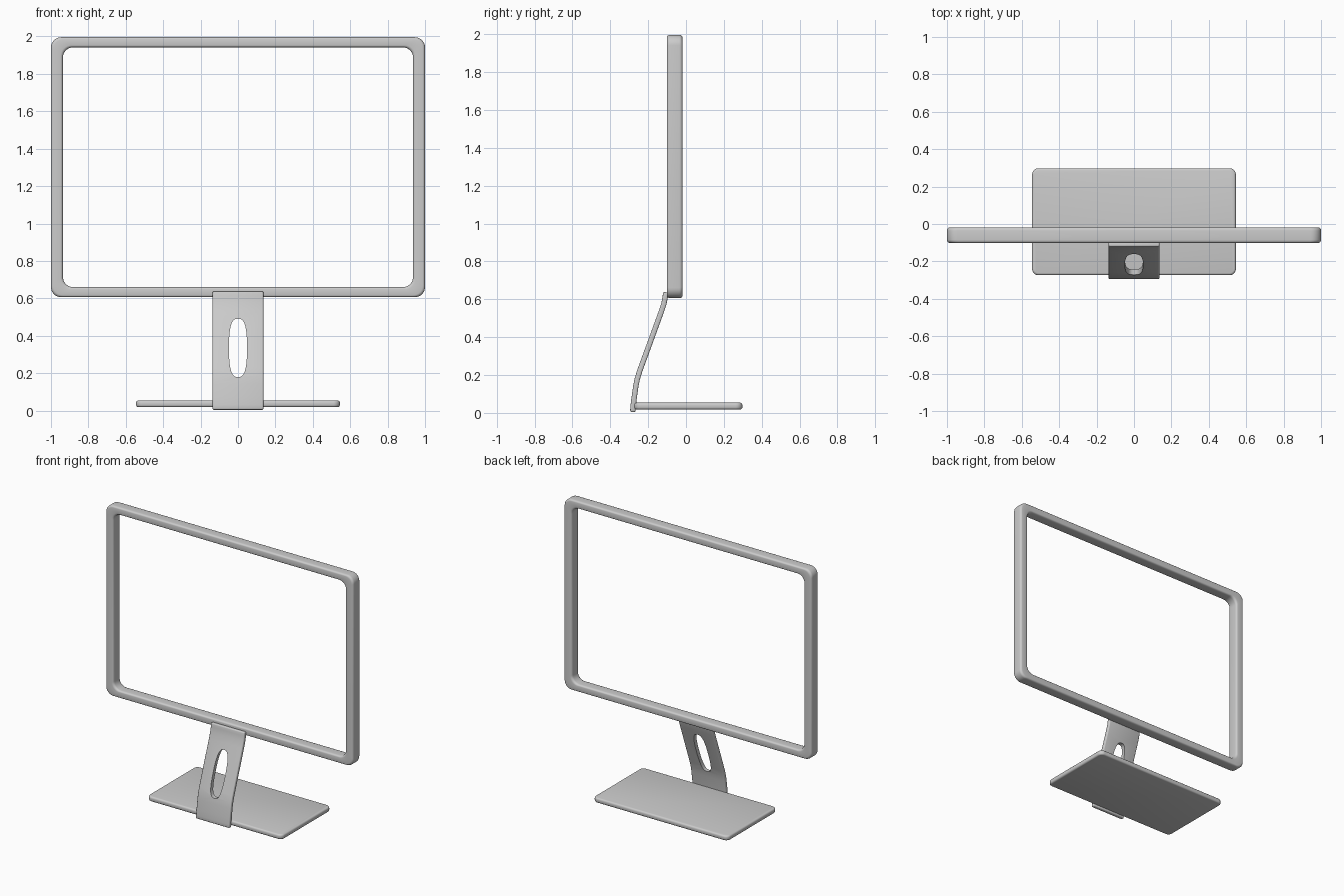
import bpy, bmesh, math
from mathutils import Vector

if "Cube" in bpy.data.objects:
    bpy.data.objects.remove(bpy.data.objects["Cube"])


def finish(bm, name, bevel=0.0, cutter=None):
    bmesh.ops.recalc_face_normals(bm, faces=bm.faces)
    mesh = bpy.data.meshes.new(name)
    bm.to_mesh(mesh)
    bm.free()
    ob = bpy.data.objects.new(name, mesh)
    bpy.context.collection.objects.link(ob)
    bpy.ops.object.select_all(action='DESELECT')
    ob.select_set(True)
    bpy.context.view_layer.objects.active = ob
    if bevel:
        m = ob.modifiers.new("rounding", 'BEVEL')
        m.width, m.segments = bevel, 3
        m.limit_method, m.angle_limit = 'ANGLE', math.radians(40)
    if cutter:
        m = ob.modifiers.new("cut", 'BOOLEAN')
        m.operation, m.object, m.solver = 'DIFFERENCE', cutter, 'EXACT'
    for m in list(ob.modifiers):
        bpy.ops.object.modifier_apply(modifier=m.name)
    bpy.ops.object.shade_smooth_by_angle(angle=math.radians(35))
    return ob


def rounded_rect(hx, hy, r, seg=8):
    pts = []
    for k, (sx, sy) in enumerate([(1, 1), (-1, 1), (-1, -1), (1, -1)]):
        for i in range(seg + 1):
            a = math.pi / 2 * (k + i / seg)
            pts.append(Vector((sx * (hx - r) + r * math.cos(a),
                               sy * (hy - r) + r * math.sin(a))))
    return pts


def prism(points, depth):
    bm = bmesh.new()
    face = bm.faces.new([bm.verts.new(p) for p in points])
    ext = bmesh.ops.extrude_face_region(bm, geom=[face])
    verts = [v for v in ext["geom"] if isinstance(v, bmesh.types.BMVert)]
    bmesh.ops.translate(bm, vec=depth, verts=verts)
    return bm


# Screen frame: rounded cross-section swept between outer and inner outlines
outer = rounded_rect(1.0, 0.695, 0.055)
inner = rounded_rect(0.936, 0.641, 0.055)
section = rounded_rect(0.5, 0.5, 0.2, 4)
bm = bmesh.new()
rings = []
for s in section:
    ring = []
    for o, i in zip(outer, inner):
        p = o.lerp(i, s.x + 0.5)
        ring.append(bm.verts.new((p.x, -0.06 + s.y * 0.082, 1.301 + p.y)))
    rings.append(ring)
n = len(outer)
for a, b in zip(rings, rings[1:] + rings[:1]):
    for j in range(n):
        k = (j + 1) % n
        bm.faces.new((a[j], a[k], b[k], b[j]))
finish(bm, "screen_frame")

# Base plate
plate = [(p.x, p.y + 0.012, 0.018) for p in rounded_rect(0.545, 0.286, 0.035)]
finish(prism(plate, (0, 0, 0.036)), "base_plate", 0.012)

# Slot cutter: elongated superellipse
slot = []
for i in range(48):
    a = 2 * math.pi * i / 48
    c, s = math.cos(a), math.sin(a)
    slot.append((math.copysign(abs(c) ** 0.72, c) * 0.048, -0.5,
                 0.335 + math.copysign(abs(s) ** 0.72, s) * 0.156))
cutter = finish(prism(slot, (0, 0.7, 0)), "slot_cutter")
cutter.hide_render = True
cutter.hide_set(True)

# Stand: bent strip with a slot, thickened from its centre line
path = [Vector(p) for p in [(-0.107, 0.637), (-0.110, 0.61), (-0.117, 0.575),
        (-0.132, 0.53), (-0.245, 0.22), (-0.257, 0.18), (-0.265, 0.14),
        (-0.275, 0.07), (-0.280, 0.03), (-0.281, 0.004)]]
left, right = [], []
for i, p in enumerate(path):
    t = (path[min(i + 1, len(path) - 1)] - path[max(i - 1, 0)]).normalized()
    nrm = Vector((-t.y, t.x)) * 0.014
    left.append(p + nrm)
    right.append(p - nrm)
profile = [(-0.136, p.x, p.y) for p in left + right[::-1]]
finish(prism(profile, (0.272, 0, 0)), "stand", 0.008, cutter)
